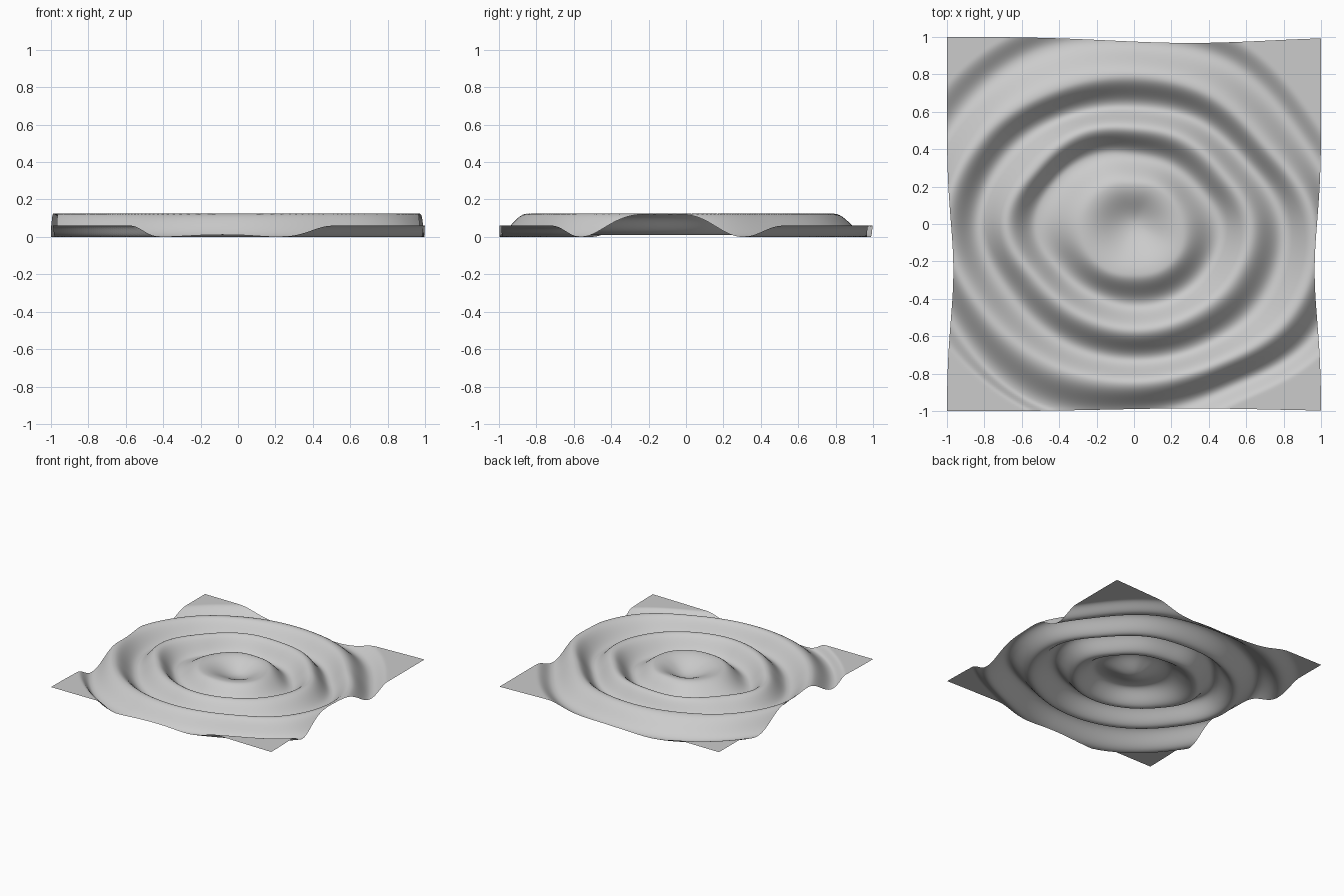
import bpy, bmesh, math

if "Cube" in bpy.data.objects:
    bpy.data.objects.remove(bpy.data.objects["Cube"])

# Radii of crest, trough, crest, trough, crest, trough, calm water; one row per 30 degrees from +x
RINGS = [
    (.25, .45, .62, .79, .96, 1.10, 1.22),
    (.23, .39, .54, .68, .82, 1.00, 1.12),
    (.22, .37, .52, .65, .80, 1.00, 1.13),
    (.21, .37, .51, .63, .79, .98, 1.12),
    (.23, .42, .56, .68, .83, 1.06, 1.20),
    (.25, .47, .60, .77, .93, 1.11, 1.26),
    (.27, .52, .68, .83, 1.00, 1.13, 1.28),
    (.28, .46, .60, .76, .93, 1.10, 1.20),
    (.28, .43, .57, .73, .88, 1.09, 1.15),
    (.27, .43, .57, .72, .85, 1.02, 1.15),
    (.28, .44, .58, .74, .87, 1.01, 1.11),
    (.28, .45, .61, .79, .97, 1.13, 1.24),
]
LEVELS = (.04, .12, .015, .13, .015, .13, .006, .066)


def catmull(a, b, c, d, t):
    return b + .5 * t * (c - a + t * (2*a - 5*b + 4*c - d + t * (3*(b - c) + d - a)))


def height(x, y):
    r = math.hypot(x, y)
    a = (math.degrees(math.atan2(y, x)) % 360) / 30
    i, t = int(a), a - int(a)
    rows = [RINGS[(i + k) % 12] for k in (-1, 0, 1, 2)]
    radii = [0] + [catmull(*(row[k] for row in rows), t) for k in range(7)]
    for k in range(7):
        if r < radii[k + 1]:
            s = (r - radii[k]) / (radii[k + 1] - radii[k])
            s = (1 - math.cos(math.pi * s)) / 2
            return LEVELS[k] + (LEVELS[k + 1] - LEVELS[k]) * s
    return LEVELS[-1]


# Rippled water sheet with slightly drawn-in edges
bm = bmesh.new()
bmesh.ops.create_grid(bm, x_segments=180, y_segments=180, size=1)
for v in bm.verts:
    x, y = v.co.x, v.co.y
    pull_x = .035 * math.exp(-((y + .25) / .38) ** 2) * abs(x) ** 3
    pull_y = (.033 if y > 0 else .015) * math.exp(-((x - .3) / .6) ** 2) * abs(y) ** 3
    x, y = x * (1 - pull_x), y * (1 - pull_y)
    v.co = (x, y, height(x, y))
low = min(v.co.z for v in bm.verts)
for v in bm.verts:
    v.co.z -= low
for f in bm.faces:
    f.smooth = True
mesh = bpy.data.meshes.new("rippled_water")
bm.to_mesh(mesh)
bm.free()
water = bpy.data.objects.new("rippled_water", mesh)
bpy.context.collection.objects.link(water)
